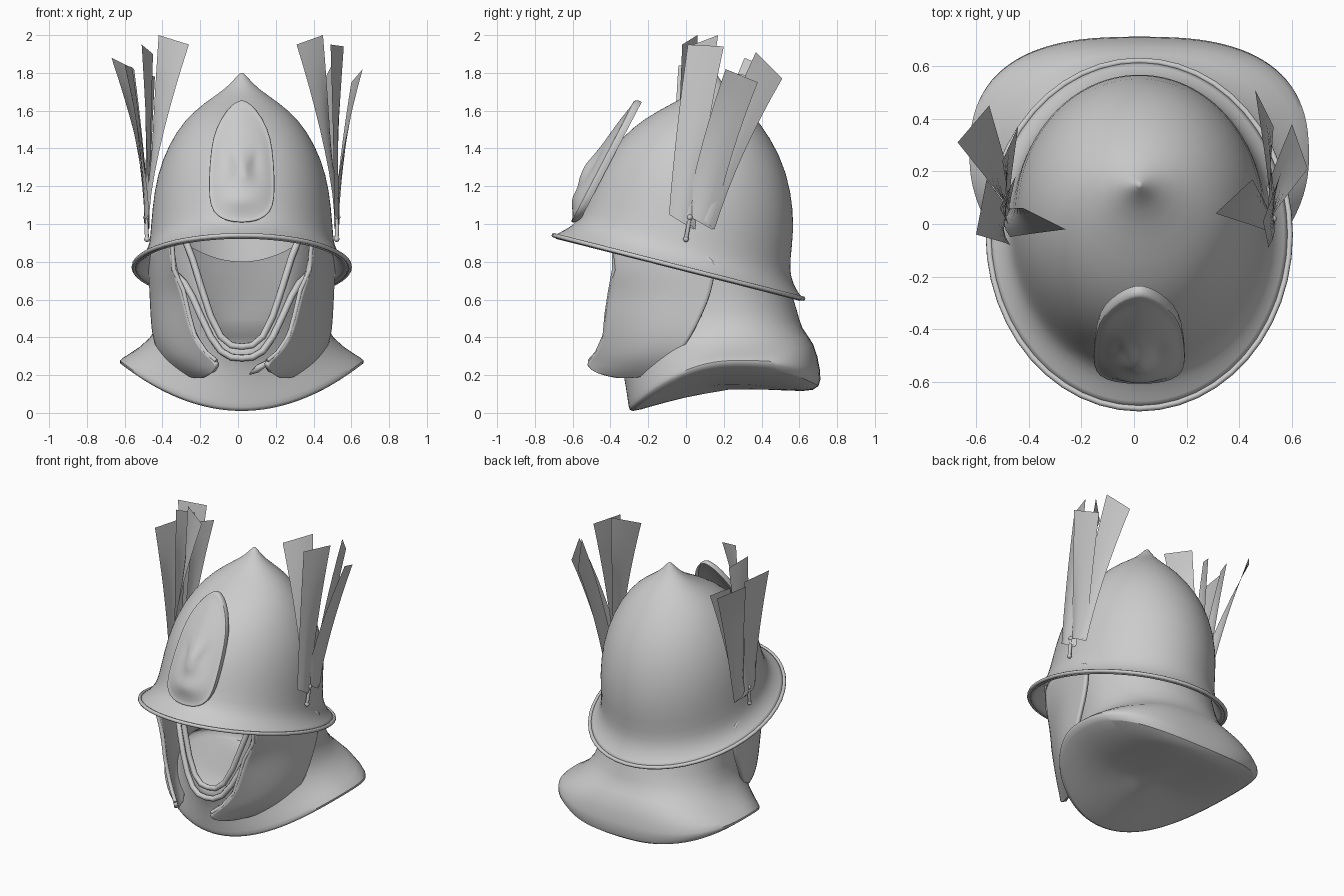
import bpy, bmesh
from math import sin, cos, pi, exp
from mathutils import Vector

if "Cube" in bpy.data.objects:
    bpy.data.objects.remove(bpy.data.objects["Cube"])

CX = 0.02   # centre line of the helmet
GREY = (0.6, 0.6, 0.6, 1)
steel = bpy.data.materials.new("plain_grey")
steel.use_nodes = True
steel.diffuse_color = GREY
steel.node_tree.nodes["Principled BSDF"].inputs["Base Color"].default_value = GREY


def finish(ob, thick=0, offset=-1, subdiv=0, angle=0.7):
    """Material, modifiers and shading shared by every mesh part."""
    ob.data.materials.append(steel)
    bpy.ops.object.select_all(action='DESELECT')
    ob.select_set(True)
    bpy.context.view_layer.objects.active = ob
    bpy.ops.object.shade_smooth_by_angle(angle=angle)
    if subdiv:
        m = ob.modifiers.new("Smooth", 'SUBSURF')
        m.levels = m.render_levels = subdiv
    if thick:
        m = ob.modifiers.new("Thickness", 'SOLIDIFY')
        m.thickness, m.offset = thick, offset


def grid(name, rows, closed=False, cap=False, **kw):
    """Skin rows of points; closed rows form rings, cap closes the last one."""
    bm = bmesh.new()
    vs = [[bm.verts.new(p) for p in row] for row in rows]
    n = len(rows[0])
    for a, b in zip(vs, vs[1:]):
        for i in range(n if closed else n - 1):
            j = (i + 1) % n
            bm.faces.new((a[i], a[j], b[j], b[i]))
    if cap:
        tip = bm.verts.new(sum((v.co for v in vs[-1]), Vector()) / n)
        for i in range(n):
            bm.faces.new((vs[-1][i], vs[-1][(i + 1) % n], tip))
    bmesh.ops.recalc_face_normals(bm, faces=bm.faces)
    me = bpy.data.meshes.new(name)
    bm.to_mesh(me)
    bm.free()
    ob = bpy.data.objects.new(name, me)
    bpy.context.collection.objects.link(ob)
    finish(ob, **kw)


def tube(name, pts, radius, cyclic=False):
    cu = bpy.data.curves.new(name, 'CURVE')
    cu.dimensions = '3D'
    cu.bevel_depth, cu.bevel_resolution, cu.use_fill_caps = radius, 2, True
    sp = cu.splines.new('POLY')
    sp.points.add(len(pts) - 1)
    for p, co in zip(sp.points, pts):
        p.co = (*co, 1)
    sp.use_cyclic_u = cyclic
    sp.use_smooth = True
    cu.materials.append(steel)
    bpy.context.collection.objects.link(bpy.data.objects.new(name, cu))


def ring(front, mid, back, width, dip=(2, .5), square=1, n=48):
    """Ring through (y, z) points at the front, sides and back. Dip shapes the
    fall of the front edge; square below 1 fills the back corners."""
    out = []
    for i in range(n):
        t = 2 * pi * i / n
        c, s = cos(t), sin(t)
        if c > 0:
            end, k, drop = front, c, (1 - abs(s) ** dip[0]) ** dip[1]
        else:
            end, k = back, abs(c) ** square
            drop = abs(c) ** min(2 * dip[1], 2)
            s = abs(s) ** square * (1 if s > 0 else -1)
        out.append(Vector((CX + width * s,
                           mid[0] + (end[0] - mid[0]) * k,
                           mid[1] + (end[1] - mid[1]) * drop)))
    return out


def dome_ring(yf, zf, yb, zb, w):
    return ring((yf, zf), ((yf + yb) / 2, (zf + zb) / 2), (yb, zb), w)


# Helmet bowl with tilted flared brim and pointed crown
bowl = [dome_ring(*r) for r in (
    (-.70, .94, .62, .605, .572),
    (-.65, .965, .585, .65, .53),
    (-.59, 1.0, .555, .72, .497),
    (-.55, 1.05, .55, .80, .485),
    (-.50, 1.2, .575, .97, .475),
    (-.43, 1.34, .56, 1.17, .45),
    (-.34, 1.46, .50, 1.37, .39),
    (-.22, 1.56, .39, 1.54, .305),
    (-.07, 1.64, .29, 1.65, .195),
    (.06, 1.71, .21, 1.72, .085),
    (.12, 1.78, .17, 1.78, .028),
    (.14, 1.80, .16, 1.80, .008))]
grid("helmet_bowl", bowl, closed=True, cap=True, thick=.02, subdiv=1)
tube("brim_edge", bowl[0], .012, cyclic=True)

# Neck guard: U-shaped face opening, flared collar, closed underside
neck = [ring(*r) for r in (
    ((-.35, .35), (.05, 1.0), (.50, .80), .43, (3, 5)),
    ((-.37, .31), (.10, .76), (.54, .68), .43, (3, 5)),
    ((-.35, .27), (.18, .52), (.59, .55), .42, (2.5, 3)),
    ((-.33, .20), (.24, .39), (.61, .44), .475, (2, 2), .9),
    ((-.31, .07), (.25, .30), (.68, .38), .615, (2, 1), .8),
    ((-.305, .025), (.25, .28), (.715, .22), .655, (2, 1), .75),
    ((-.295, .0), (.25, .25), (.715, .13), .645, (2, 1), .75),
    ((-.20, .03), (.23, .16), (.64, .11), .45, (2, 1), .8),
    ((.0, .085), (.22, .14), (.45, .125), .2, (2, 1)))]
grid("neck_guard", neck, closed=True, cap=True, subdiv=1, angle=1)
front_part = [i % 48 for i in range(-7, 8)]
tube("face_opening_edge", [neck[0][i] for i in front_part], .018)
tube("chin_ridge", [neck[1][i] + Vector((0, -.005, -.02)) for i in front_part], .018)

# Cheek plates: front edge, rear edge and bulge of each row
cheek_rows = (
    ((.37, -.38, .92), (.485, .16, .82), .02),
    ((.36, -.38, .76), (.48, .15, .72), .03),
    ((.31, -.40, .65), (.475, .125, .61), .04),
    ((.28, -.42, .52), (.47, .075, .50), .045),
    ((.25, -.43, .41), (.46, .02, .39), .045),
    ((.19, -.47, .32), (.42, -.05, .295), .045),
    ((.135, -.51, .275), (.35, -.13, .23), .035),
    ((.125, -.52, .25), (.27, -.23, .195), .02),
    ((.15, -.47, .215), (.20, -.35, .19), .0))
for side, s in (("left", 1), ("right", -1)):
    rows = []
    for f, r, bulge in cheek_rows:
        row = []
        for i in range(7):
            p = Vector(f).lerp(Vector(r), i / 6)
            row.append((CX + s * (p.x + bulge * sin(pi * i / 6)), p.y, p.z))
        rows.append(row)
    grid("cheek_plate_" + side, rows, thick=.025, offset=0, subdiv=2, angle=1)
    # Rolled front edge of the cheek plate
    tube("cheek_edge_" + side, [row[0] for row in rows[:7]], .012)
    # Plume pin with a ball at each end
    pin = [(CX + s * .502, .0, .92), (CX + s * .507, .02, 1.035)]
    tube("plume_pin_" + side, pin, .011)
    for end, p in zip(("bottom", "top"), pin):
        bpy.ops.mesh.primitive_uv_sphere_add(segments=12, ring_count=8,
                                             radius=.015, location=p)
        bpy.context.object.name = f"pin_ball_{side}_{end}"
        finish(bpy.context.object)

# Chin tie
grid("chin_tie", [[(.06, -.38, .20), (.07, -.39, .215)],
                  [(.11, -.39, .215), (.10, -.40, .25)],
                  [(.18, -.40, .27), (.17, -.40, .285)]], thick=.02)

# Plumes: two tip corners and the base span in y
plumes = {
    "left": (.51, (
        ((.31, .04, 1.95), (.45, .17, 2.0), -.03, .05),
        ((.49, .01, 1.95), (.56, .20, 1.94), -.09, .04),
        ((.66, .21, 1.82), (.60, .38, 1.75), .0, .14),
        ((.53, .37, 1.91), (.46, .51, 1.77), .06, .15))),
    "right": (-.47, (
        ((-.26, -.02, 1.95), (-.42, .06, 2.0), -.05, .06),
        ((-.60, -.04, 1.84), (-.56, .17, 1.83), -.08, .04),
        ((-.51, .06, 1.95), (-.45, .18, 1.90), -.02, .08),
        ((-.50, .24, 1.80), (-.44, .37, 1.78), .04, .13),
        ((-.67, .31, 1.88), (-.55, .45, 1.82), .04, .15)))}
for side, (base_x, feathers) in plumes.items():
    bow = .025 if base_x > 0 else -.025
    for k, (a, b, y0, y1) in enumerate(feathers):
        rows = []
        for i in range(9):
            t = i / 8
            row = []
            for j in range(5):
                u = j / 4
                tip = Vector(a).lerp(Vector(b), u)
                y = y0 + (y1 - y0) * u
                z = 1.05 - .08 * u
                row.append((base_x + (tip.x - base_x) * t ** 1.4 + bow * sin(pi * u) * (1 - t),
                            y + (tip.y - y) * (.7 * t + .3 * t * t),
                            z + (tip.z - z) * t))
            rows.append(row)
        grid(f"plume_{side}_{k}", rows, angle=1)

# Front badge: arched outline with a raised rim and a softly sculpted face
half = [(0, 1.66), (.03, 1.65), (.08, 1.61), (.14, 1.51), (.165, 1.4), (.175, 1.25),
        (.175, 1.13), (.155, 1.06), (.1, 1.02), (.04, 1.008), (0, 1.007)]
outline = half + [(-x, z) for x, z in reversed(half[1:-1])]


def bump(x, z, x0, z0, rx, rz):
    return exp(-((x - x0) / rx) ** 2 - ((z - z0) / rz) ** 2)


def badge_ring(scale, lift=None):
    pts = []
    for x, z in outline:
        x, z = x * scale, 1.27 + (z - 1.27) * scale
        rise = lift
        if lift is None:
            # Domed face: muzzle and jaw stand out, eye hollows sink in
            rise = (.01 + .065 * (1 - scale ** 2) + .03 * bump(x, z, 0, 1.29, .05, .08)
                    + .02 * bump(x, z, 0, 1.13, .1, .05)
                    - .03 * bump(abs(x), z, .09, 1.31, .04, .03))
        pts.append(Vector((CX + x, -.59 + (z - 1.01) * .52 - rise, z)))
    return pts


badge = [badge_ring(*r) for r in ((.97, -.025), (1, .0), (.99, .02), (.95, .02))]
badge += [badge_ring(k / 10) for k in range(9, 0, -1)]
grid("front_badge", badge, closed=True, cap=True, subdiv=1, angle=1)
